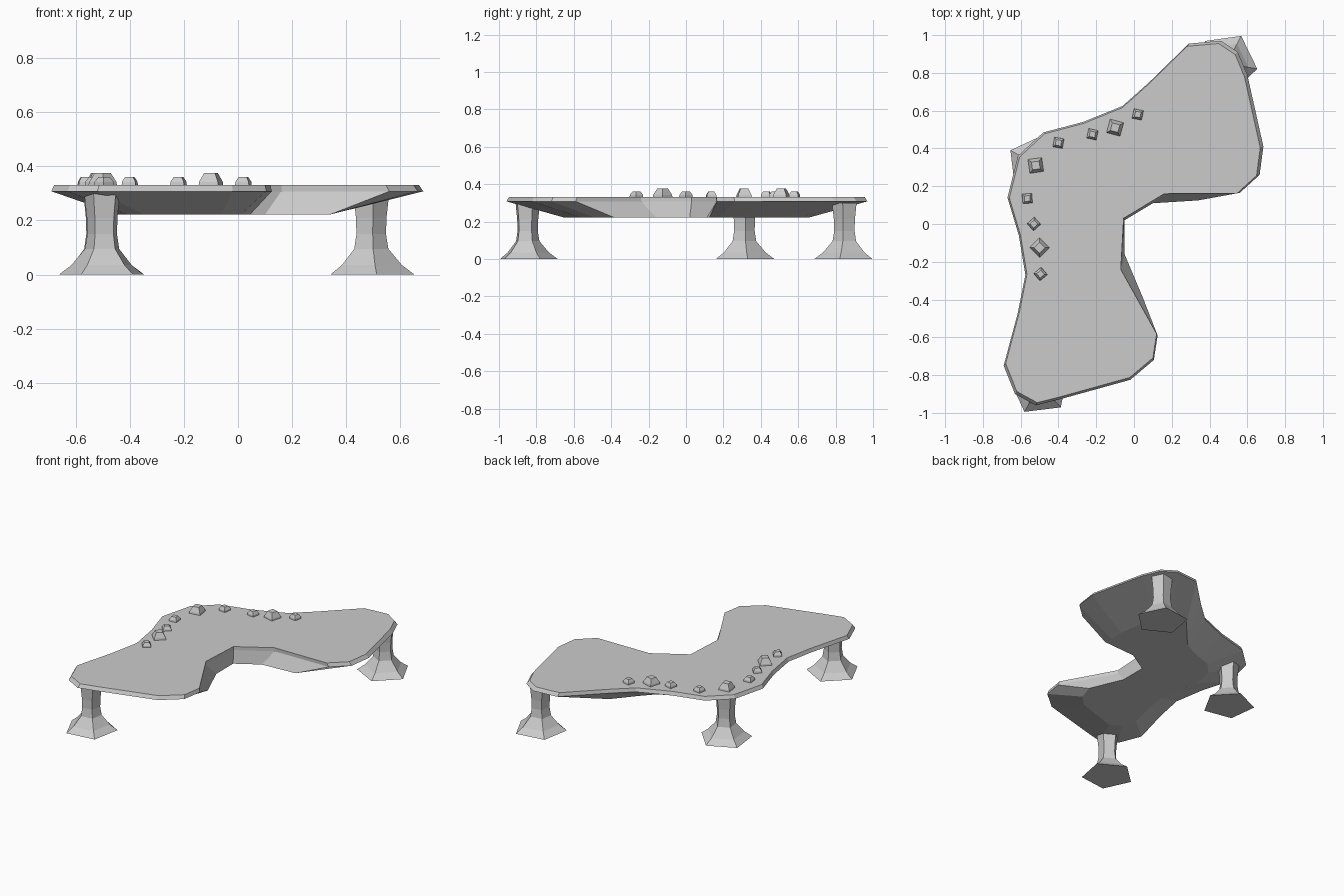
import bpy, bmesh
from math import radians, cos, sin

if "Cube" in bpy.data.objects:
    bpy.data.objects.remove(bpy.data.objects["Cube"])


def loft(name, rings):
    """Skin a stack of equal-length point rings and cap both ends."""
    bm = bmesh.new()
    loops = [[bm.verts.new(p) for p in ring] for ring in rings]
    n = len(loops[0])
    for a, b in zip(loops, loops[1:]):
        for i in range(n):
            j = (i + 1) % n
            bm.faces.new((a[i], a[j], b[j], b[i]))
    bm.faces.new(loops[0][::-1])
    bm.faces.new(loops[-1])
    bmesh.ops.recalc_face_normals(bm, faces=bm.faces)
    me = bpy.data.meshes.new(name)
    bm.to_mesh(me)
    bm.free()
    ob = bpy.data.objects.new(name, me)
    bpy.context.collection.objects.link(ob)
    return ob


def turned(name, x, y, angle, sides, profile):
    """Low-poly post: a (radius, z) profile around a vertical axis."""
    ang = [radians(angle + 360 * i / sides) for i in range(sides)]
    return loft(name, [[(x + r * cos(a), y + r * sin(a), z) for a in ang]
                       for r, z in profile])


# Slab: bent plank with chamfered rim and undercut belly
outer = [(0.56, 0.165), (0.665, 0.26), (0.685, 0.41), (0.60, 0.79), (0.55, 0.91),
         (0.46, 0.97), (0.29, 0.955), (0.08, 0.75), (-0.06, 0.625), (-0.27, 0.54),
         (-0.48, 0.485), (-0.615, 0.36), (-0.67, 0.14), (-0.61, -0.06),
         (-0.575, -0.27), (-0.615, -0.47), (-0.69, -0.75), (-0.63, -0.90),
         (-0.52, -0.96), (-0.40, -0.93), (-0.02, -0.825), (0.105, -0.72),
         (0.125, -0.59)]
inner = [(-0.07, -0.24), (-0.055, 0.03), (0.16, 0.16)]
inner_low = [(-0.05, -0.16), (-0.05, 0.02), (0.10, 0.11)]

bottom = [(0.57 * x - 0.05, 0.68 * y) for x, y in outer]
bottom[0], bottom[-1] = (0.34, 0.125), (0.045, -0.385)
rim = outer + inner
top = [(0.98 * x - 0.003, 0.985 * y) for x, y in outer] + inner
loft("bench_slab", [[(x, y, z) for x, y in pts] for pts, z in
                    ((bottom + inner_low, 0.222), (rim, 0.308), (top, 0.332))])

# Legs: five-sided with a flared foot
leg_profile = [(0.165, 0), (0.118, 0.035), (0.067, 0.095), (0.058, 0.15),
               (0.060, 0.21), (0.070, 0.30)]
for name, x, y, a in (("front_leg", -0.50, -0.85, 241),
                      ("middle_leg", -0.51, 0.31, 151),
                      ("back_leg", 0.49, 0.85, 62)):
    turned(name, x, y, a, 5, leg_profile)

# Studs: small square frustums along the outer bend
studs = [(-0.52, 0.31, 8, 1), (-0.10, 0.51, -15, 1), (-0.50, -0.125, 45, 1),
         (-0.40, 0.43, -10, 0), (-0.22, 0.475, -12, 0), (0.02, 0.58, -12, 0),
         (-0.565, 0.135, 5, 0), (-0.53, 0.0, 42, 0), (-0.495, -0.265, 40, 0)]
for i, (x, y, a, big) in enumerate(studs):
    r, r2, h = (0.053, 0.029, 0.376) if big else (0.037, 0.021, 0.361)
    turned(f"stud_{i + 1}", x, y, a + 45, 4,
           [(r, 0.328), (r * 0.95, 0.343), (r2, h)])
